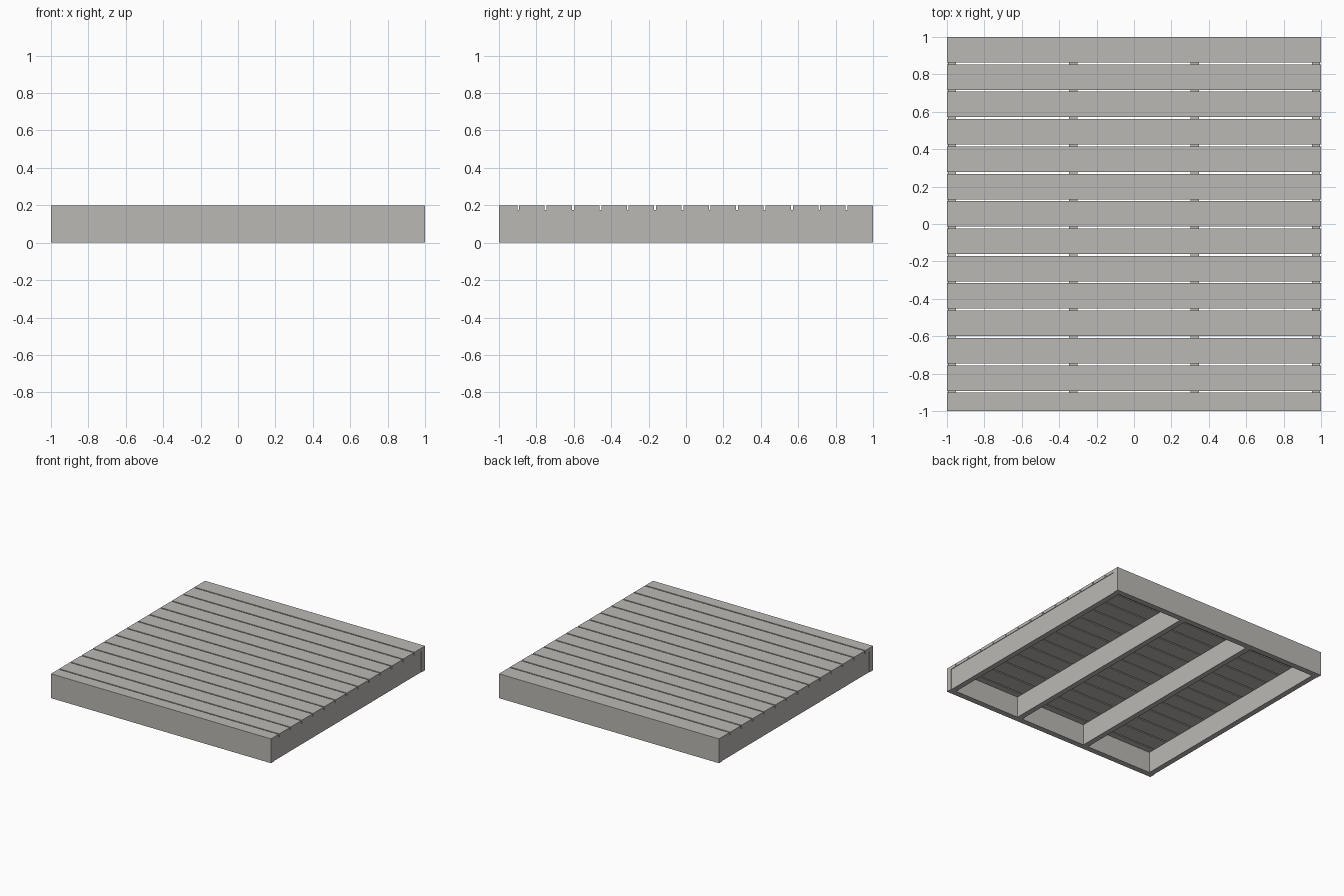
import bpy

if "Cube" in bpy.data.objects:
    bpy.data.objects.remove(bpy.data.objects["Cube"])

mat = bpy.data.materials.new("weathered grey wood")
mat.diffuse_color = (0.5, 0.485, 0.455, 1)
mat.use_nodes = True
mat.node_tree.nodes["Principled BSDF"].inputs["Base Color"].default_value = mat.diffuse_color


def box(name, x0, x1, y0, y1, z0, z1):
    bpy.ops.mesh.primitive_cube_add(
        size=1, location=((x0 + x1) / 2, (y0 + y1) / 2, (z0 + z1) / 2))
    ob = bpy.context.object
    ob.name = name
    ob.scale = (x1 - x0, y1 - y0, z1 - z0)
    bpy.ops.object.transform_apply(location=False, rotation=False, scale=True)
    ob.data.materials.append(mat)


TOP, DECK = 0.2, 0.174        # top of boards, top of frame
PITCH, GAP = 0.1463, 0.01     # board spacing

# front and back rim beams
box("front_rim", -1, 1, -1, -0.952, 0, DECK)
box("back_rim", -1, 1, 0.952, 1, 0, DECK)

# joists between the rims, outer ones set in slightly
for i, x in enumerate((-0.973, -0.324, 0.324, 0.973)):
    box(f"joist_{i + 1}", x - 0.0225, x + 0.0225, -0.952, 0.952, 0, DECK)

# deck boards laid from the back, the front one trimmed to fit
for i in range(14):
    y1 = 1 - i * PITCH
    y0 = max(y1 - PITCH + GAP, -1)
    box(f"deck_board_{i + 1}", -1, 1, y0, y1, DECK, TOP)
